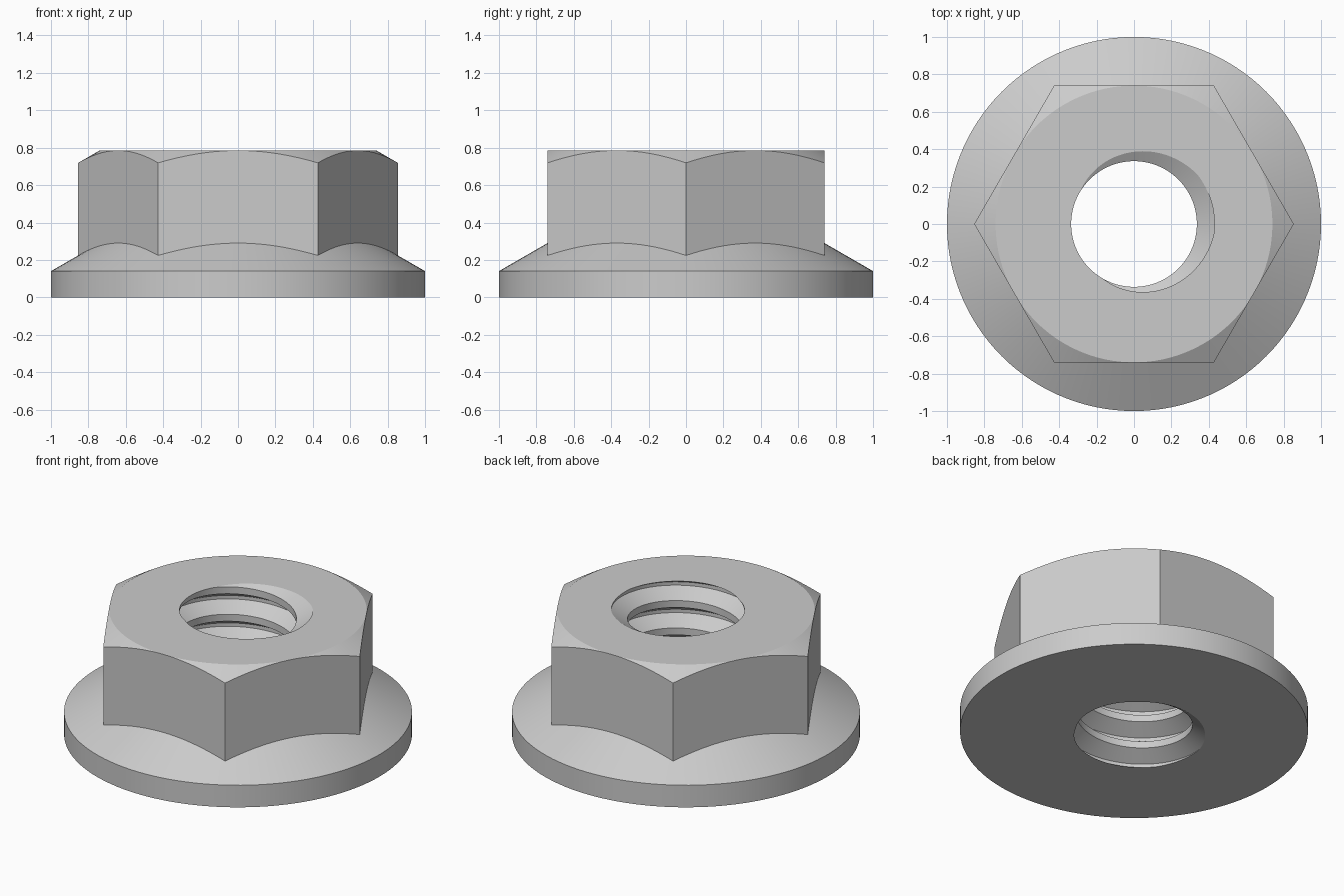
import bpy, bmesh
from math import cos, sin, pi, radians

if "Cube" in bpy.data.objects:
    bpy.data.objects.remove(bpy.data.objects["Cube"])

N = 120                      # segments around
TOP, AF = 0.785, 0.74        # nut height, half width across flats
SLOPE = 0.577                # 30 degree chamfer and flange cone
MINOR, MAJOR, PITCH = 0.336, 0.43, 0.174


def make_object(name, bm):
    bmesh.ops.recalc_face_normals(bm, faces=bm.faces)
    mesh = bpy.data.meshes.new(name)
    bm.to_mesh(mesh)
    bm.free()
    obj = bpy.data.objects.new(name, mesh)
    bpy.context.collection.objects.link(obj)
    return obj


# Nut body: flange, cone, hexagon walls and chamfer swept around the axis
bm = bmesh.new()
columns = []
for i in range(N):
    a = 2 * pi * i / N
    rh = AF / cos(a % (pi / 3) - pi / 6)
    profile = [(1, 0), (1, 0.14), (rh, 0.14 + SLOPE * (1 - rh)),
               (rh, TOP - SLOPE * (rh - AF)), (AF, TOP)]
    columns.append([bm.verts.new((r * cos(a), r * sin(a), z)) for r, z in profile])
for i in range(N):
    c, d = columns[i], columns[(i + 1) % N]
    for k in range(4):
        bm.faces.new((c[k], d[k], d[k + 1], c[k + 1]))
bm.faces.new([c[0] for c in reversed(columns)])
bm.faces.new([c[-1] for c in columns])
bmesh.ops.remove_doubles(bm, verts=bm.verts, dist=1e-5)
nut = make_object("flange_nut", bm)

# Thread cutter: helical tooth profile, trimmed flat at both ends
flank = (MAJOR - MINOR) * SLOPE
root = PITCH / 8
tooth = [(MAJOR, -root / 2), (MAJOR, root / 2),
         (MINOR, root / 2 + flank), (MINOR, PITCH - root / 2 - flank)]
start = TOP - 7 * PITCH - PITCH * 15 / 360   # root meets the top at 15 degrees
rows = 4 * 10
bm = bmesh.new()
grid = []
for i in range(N):
    a = 2 * pi * i / N
    col = []
    for j in range(rows):
        r, dz = tooth[j % 4]
        z = start + dz + PITCH * (j // 4 + i / N)
        col.append(bm.verts.new((r * cos(a), r * sin(a), z)))
    grid.append(col)
for i in range(N):
    for j in range(rows - 5):
        k, s = ((i + 1) % N, 4 if i == N - 1 else 0)
        bm.faces.new((grid[i][j], grid[k][j + s], grid[k][j + 1 + s], grid[i][j + 1]))
for z, n in ((-0.053, -1), (TOP + 0.057, 1)):
    geom = bm.verts[:] + bm.edges[:] + bm.faces[:]
    bmesh.ops.bisect_plane(bm, geom=geom, dist=1e-6, plane_co=(0, 0, z),
                           plane_no=(0, 0, n), clear_outer=True)
    rim = [e for e in bm.edges if e.is_boundary and all(abs(v.co.z - z) < 1e-4 for v in e.verts)]
    bmesh.ops.holes_fill(bm, edges=rim, sides=0)
cutter = make_object("thread_cutter", bm)
cutter.hide_render = True

# Cut the threaded bore
mod = nut.modifiers.new("threaded_bore", 'BOOLEAN')
mod.operation, mod.solver, mod.object = 'DIFFERENCE', 'EXACT', cutter
bpy.context.view_layer.objects.active = nut
nut.select_set(True)
bpy.ops.object.modifier_apply(modifier=mod.name)
bpy.data.objects.remove(cutter)
bpy.ops.object.shade_smooth_by_angle(angle=radians(25))
